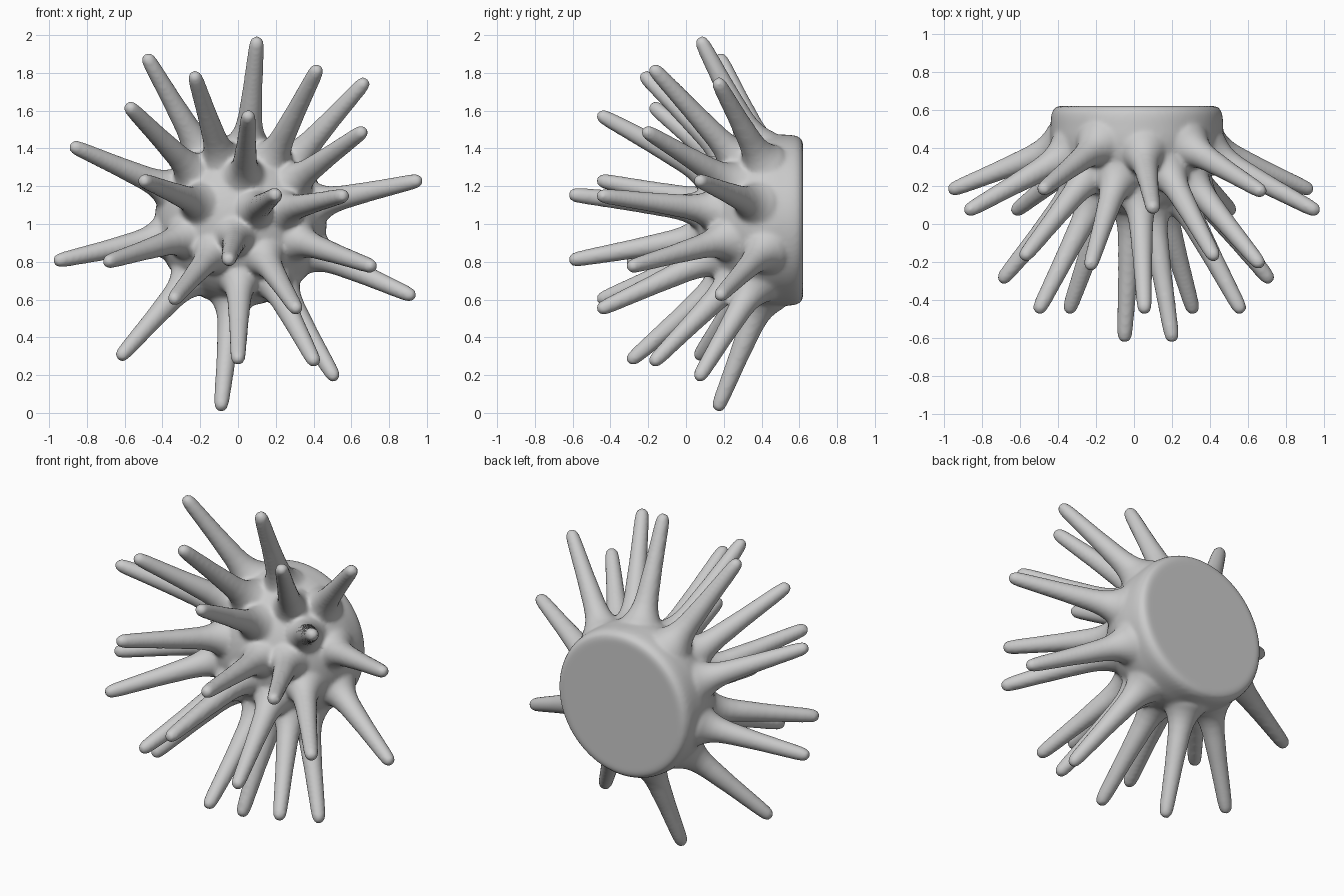
import bpy, bmesh, math
from mathutils import Vector, Matrix

if "Cube" in bpy.data.objects:
    bpy.data.objects.remove(bpy.data.objects["Cube"])

CENTRE = Vector((0.015, 0.57, 1.02))
bm = bmesh.new()

def lathe(profile, matrix, n=32):
    """Closed solid of revolution about local z from (radius, height) points."""
    rings = [[bm.verts.new(matrix @ Vector((r * math.cos(2 * math.pi * i / n),
                                            r * math.sin(2 * math.pi * i / n), h)))
              for i in range(n)] for r, h in profile]
    for a, b in zip(rings, rings[1:]):
        for i in range(n):
            j = (i + 1) % n
            bm.faces.new((a[i], a[j], b[j], b[i]))
    bm.faces.new(rings[0][::-1])
    bm.faces.new(rings[-1])

# domed body: flat back at y = 0.62, rounded rim, dome facing -y
to_front = Matrix.Translation((CENTRE.x, 0.62, CENTRE.z)) @ Matrix.Rotation(math.pi / 2, 4, 'X')
body = [(0.41, 0), (0.432, 0.01), (0.447, 0.035), (0.452, 0.07)]
for k in range(17):
    a = math.radians(k * 5.5)
    body.append((0.455 * math.cos(a), 0.15 + 0.42 * math.sin(a)))
lathe(body, to_front, 96)

# spike tips
tips = [
    (0.10, 0.08, 1.97), (0.42, -0.17, 1.82), (0.67, 0.17, 1.75), (0.66, -0.21, 1.49),
    (0.955, 0.07, 1.23), (0.92, 0.18, 0.62), (0.71, -0.29, 0.775), (0.56, -0.45, 1.15),
    (0.20, -0.60, 1.155), (0.055, -0.45, 1.575), (-0.05, -0.60, 0.81), (0.31, -0.45, 0.55),
    (-0.34, -0.45, 0.60), (-0.50, -0.45, 1.23), (-0.69, -0.29, 0.80), (0.0, -0.29, 0.28),
    (0.405, -0.17, 0.27), (-0.62, 0.07, 0.30), (0.51, 0.07, 0.19), (-0.09, 0.17, 0.03),
    (-0.955, 0.18, 0.805), (-0.87, 0.07, 1.41), (-0.575, -0.17, 1.62), (-0.23, -0.22, 1.785),
    (-0.48, 0.18, 1.88)]
for tip in tips:
    d = Vector(tip) - CENTRE
    length = d.length + 0.022
    u = d.normalized()
    # distance from centre to the dome surface along this direction
    s = 0.0
    while True:
        p = u * s
        y = min(0, p.y + 0.10)
        if (p.x ** 2 + p.z ** 2) / 0.455 ** 2 + (y / 0.42) ** 2 > 1:
            break
        s += 0.005
    free = length - s
    prof = [(0.135, s - 0.08), (0.125, s - 0.03), (0.102, s), (0.084, s + 0.035),
            (0.072, s + 0.075), (0.064, s + 0.13), (0.052, s + free * 0.5),
            (0.042, length - 0.08), (0.038, length - 0.035), (0.031, length - 0.015),
            (0.018, length - 0.003), (0.006, length)]
    lathe(prof, Matrix.Translation(CENTRE) @ u.to_track_quat('Z', 'Y').to_matrix().to_4x4(), 24)

mesh = bpy.data.meshes.new("spiky_dome")
bm.to_mesh(mesh)
bm.free()
dome = bpy.data.objects.new("spiky_dome", mesh)
bpy.context.collection.objects.link(dome)

# fuse body and spikes into one soft skin
remesh = dome.modifiers.new("fuse", 'REMESH')
remesh.mode = 'VOXEL'
remesh.voxel_size = 0.012
remesh.use_smooth_shade = True
soften = dome.modifiers.new("soften", 'SMOOTH')
soften.factor = 0.5
soften.iterations = 8
